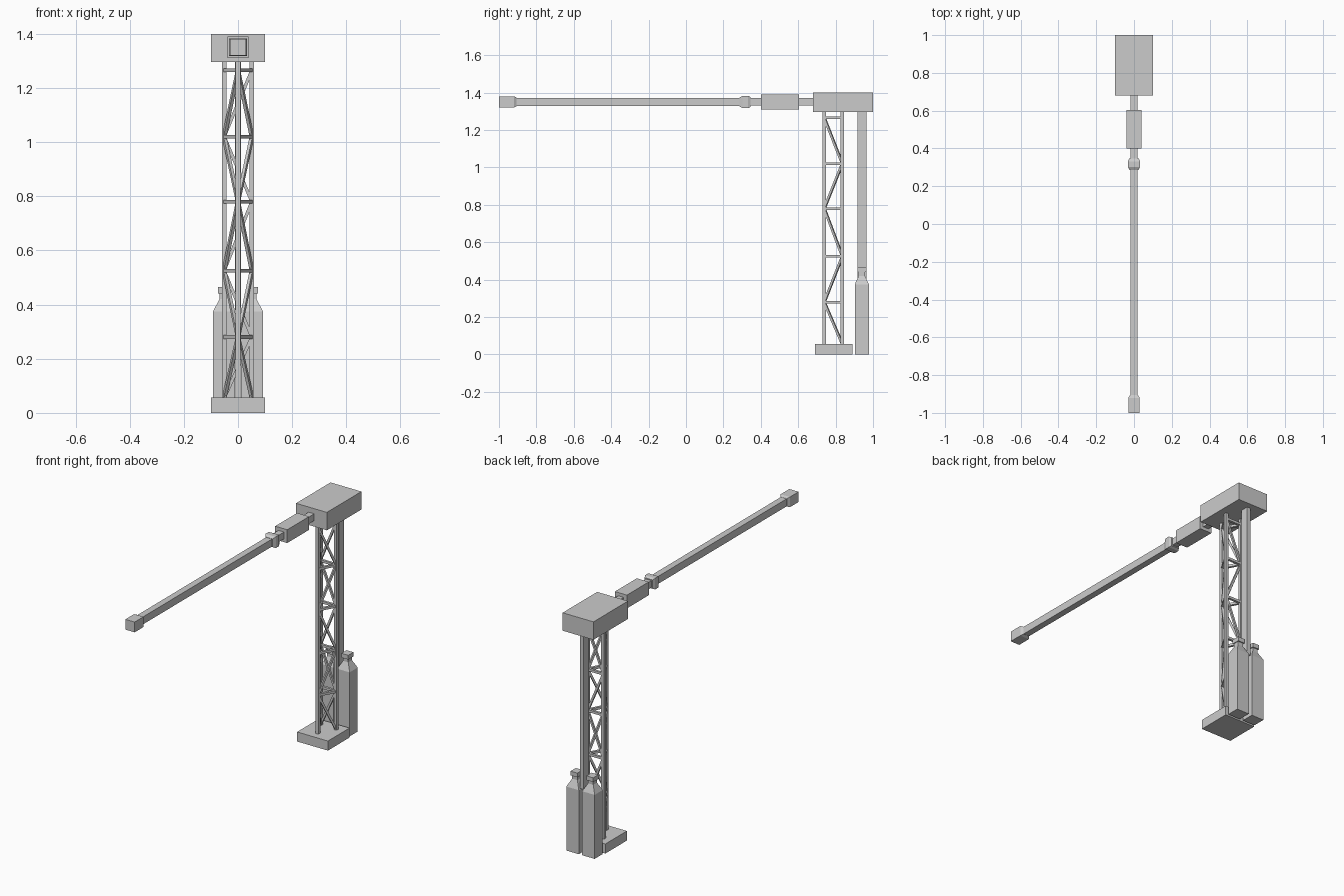
import bpy, bmesh
from mathutils import Vector

if "Cube" in bpy.data.objects:
    bpy.data.objects.remove(bpy.data.objects["Cube"])


def finish(name, bm):
    bmesh.ops.recalc_face_normals(bm, faces=bm.faces)
    me = bpy.data.meshes.new(name)
    bm.to_mesh(me)
    bm.free()
    ob = bpy.data.objects.new(name, me)
    bpy.context.collection.objects.link(ob)
    return ob


def box(name, x0, x1, y0, y1, z0, z1):
    bm = bmesh.new()
    bmesh.ops.create_cube(bm, size=1)
    for v in bm.verts:
        v.co = ((x0 + x1) / 2 + v.co.x * (x1 - x0),
                (y0 + y1) / 2 + v.co.y * (y1 - y0),
                (z0 + z1) / 2 + v.co.z * (z1 - z0))
    return finish(name, bm)


def loft(name, sections, place):
    """Join rectangular sections (distance, half width, half depth)."""
    bm = bmesh.new()
    rings = [[bm.verts.new(place(t, sx * a, sy * b))
              for sx, sy in ((-1, -1), (1, -1), (1, 1), (-1, 1))]
             for t, a, b in sections]
    for r, s in zip(rings, rings[1:]):
        for i in range(4):
            j = (i + 1) % 4
            bm.faces.new((r[i], r[j], s[j], s[i]))
    bm.faces.new(rings[0])
    bm.faces.new(rings[-1])
    return finish(name, bm)


def bar(name, p, q, w):
    """Square bar between two points."""
    p, q = Vector(p), Vector(q)
    d = (q - p).normalized()
    side = d.cross(Vector((0, 1, 0)) if abs(d.z) > 0.99 else Vector((0, 0, 1))).normalized()
    up = side.cross(d)
    return loft(name, [(0, w, w), ((q - p).length, w, w)],
                lambda t, a, b: p + d * t + side * a + up * b)


# Base and head housing
box("base_block", -0.1, 0.1, 0.69, 0.89, 0, 0.056)
box("head_housing", -0.1, 0.1, 0.68, 1.0, 1.295, 1.4)

# Triangular lattice mast
front, left, right = (0, 0.74), (-0.051, 0.836), (0.051, 0.836)
for n, (x, y) in (("front", front), ("left", left), ("right", right)):
    bar(n + "_leg", (x, y, 0.05), (x, y, 1.3), 0.009)
levels = [1.265, 1.02, 0.78, 0.525, 0.28, 0.055]
for n, a, b in (("left", front, left), ("right", front, right), ("back", right, left)):
    for i in range(5):
        z0, z1 = levels[i], levels[i + 1]
        bar(n + "_rung", (*a, z0), (*b, z0), 0.007)
        p, q = (a, b) if i % 2 == 0 else (b, a)
        bar(n + "_brace", (*p, z0), (*q, z1), 0.006)

# Rear hanging post and the pair of bottle shaped weights
box("rear_post", -0.012, 0.012, 0.917, 0.965, 0.38, 1.3)
profile = [(0, 0.0405, 0.0375), (0.375, 0.0405, 0.0375), (0.42, 0.017, 0.017),
           (0.44, 0.017, 0.017), (0.44, 0.022, 0.024), (0.465, 0.022, 0.024)]
for n, cx in (("left", -0.0515), ("right", 0.0515)):
    loft(n + "_weight", profile, lambda t, a, b: (cx + a, 0.94 + b, t))


# Horizontal arm, running forward from the housing
def along_y(t, a, b):
    return (a, t, 1.35 + b)


loft("arm_tube", [(-0.91, 0.019, 0.022), (0.3, 0.019, 0.022)], along_y)
loft("arm_tip", [(-1, 0.03, 0.03), (-0.92, 0.03, 0.03), (-0.905, 0.02, 0.023)], along_y)
loft("arm_shaft", [(0.33, 0.018, 0.02), (0.69, 0.018, 0.02)], along_y)
loft("arm_collar", [(0.287, 0.024, 0.024), (0.303, 0.033, 0.033),
                    (0.332, 0.033, 0.033), (0.346, 0.026, 0.026)], along_y)
loft("arm_motor", [(0.4, 0.039, 0.039), (0.603, 0.039, 0.039)], along_y)
